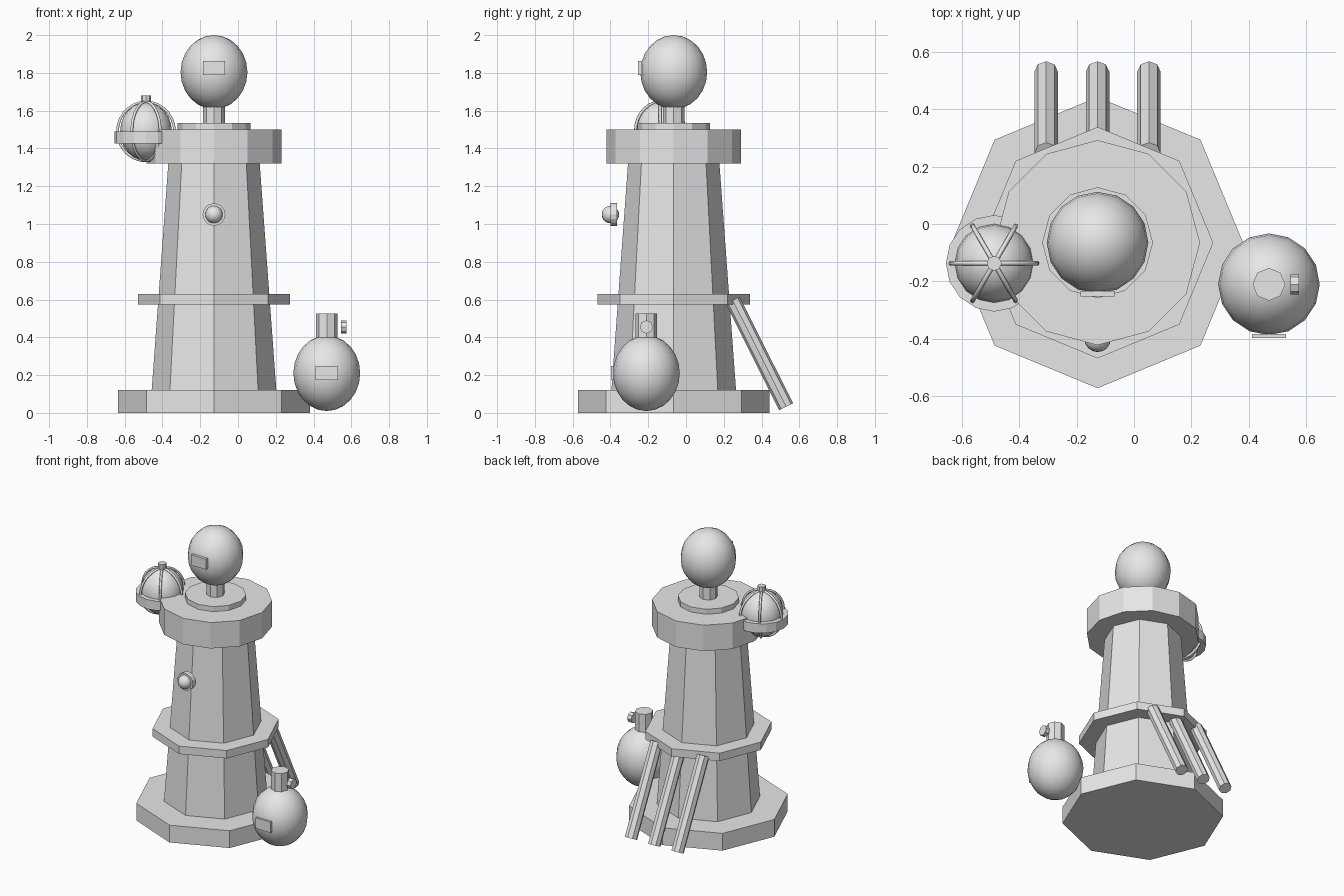
import bpy, math
from mathutils import Vector

cube = bpy.data.objects.get("Cube")
if cube:
    bpy.data.objects.remove(cube, do_unlink=True)

stone = bpy.data.materials.new("light_grey")
stone.use_nodes = True
stone.diffuse_color = (0.8, 0.8, 0.8, 1)
stone.node_tree.nodes["Principled BSDF"].inputs["Base Color"].default_value = (0.8, 0.8, 0.8, 1)


def finish(name):
    obj = bpy.context.object
    obj.name = name
    obj.data.materials.clear()
    obj.data.materials.append(stone)
    return obj


def prism(name, sides, start, end, r1, r2=None):
    """Straight or tapered prism between two points."""
    a, b = Vector(start), Vector(end)
    axis = b - a
    bpy.ops.mesh.primitive_cone_add(
        vertices=sides, radius1=r1, radius2=r1 if r2 is None else r2,
        depth=axis.length, location=(a + b) / 2,
        rotation=axis.to_track_quat('Z', 'Y').to_euler())
    return finish(name)


def ball(name, centre, radius, height_radius, segments=16, rings=12):
    bpy.ops.mesh.primitive_uv_sphere_add(segments=segments, ring_count=rings, radius=1, location=centre)
    obj = finish(name)
    obj.scale = (radius, radius, height_radius)
    bpy.ops.object.transform_apply(location=False, rotation=False, scale=True)
    bpy.ops.object.shade_smooth()
    return obj


def plate(name, centre, size):
    bpy.ops.mesh.primitive_cube_add(size=1, location=centre)
    obj = finish(name)
    obj.scale = size
    bpy.ops.object.transform_apply(location=False, rotation=False, scale=True)
    return obj


CX, CY = -0.127, -0.065


def tier(name, sides, z1, z2, r1, r2=None):
    return prism(name, sides, (CX, CY, z1), (CX, CY, z2), r1, r2)


# Tower
tier("base", 8, 0, 0.12, 0.507)
tier("tower_body", 8, 0.12, 1.32, 0.33, 0.242)
tier("middle_ledge", 8, 0.575, 0.63, 0.403)
tier("crown", 12, 1.32, 1.5, 0.357)
tier("top_disc", 12, 1.5, 1.535, 0.193)
tier("neck", 8, 1.535, 1.64, 0.057)
ball("top_globe", (CX, CY, 1.804), 0.177, 0.196)
plate("globe_plate", (CX, -0.243, 1.826), (0.118, 0.02, 0.072))

# Round button on the front
prism("button_disc", 16, (CX, -0.365, 1.05), (CX, -0.4, 1.05), 0.06)
ball("button_knob", (CX, -0.4, 1.05), 0.046, 0.046)

# Leaning poles at the back
for i in (-1, 0, 1):
    x = CX + i * 0.179
    prism("back_pole", 8, (x, 0.53, 0.033), (x, 0.247, 0.597), 0.041)

# Flask beside the base
FX, FY = 0.47, -0.21
ball("flask_body", (FX, FY, 0.21), 0.177, 0.2)
prism("flask_neck", 8, (FX, FY, 0.38), (FX, FY, 0.525), 0.057)
prism("flask_knob", 8, (0.545, FY, 0.455), (0.575, FY, 0.455), 0.035)
plate("flask_plate", (FX, -0.39, 0.212), (0.118, 0.014, 0.074))

# Caged lantern on the crown
LX, LY, LZ = -0.487, -0.137, 1.49
ball("lantern_globe", (LX, LY, LZ), 0.137, 0.155)
prism("lantern_ring", 16, (LX, LY, 1.425), (LX, LY, 1.49), 0.168)
prism("lantern_finial", 8, (LX, LY, 1.63), (LX, LY, 1.68), 0.026)
for i in range(6):
    turn = i * math.pi / 3
    curve = bpy.data.curves.new("lantern_rib", 'CURVE')
    curve.dimensions = '3D'
    curve.bevel_depth = 0.008
    curve.bevel_resolution = 1
    curve.use_fill_caps = True
    curve.materials.append(stone)
    path = curve.splines.new('POLY')
    steps = 14
    path.points.add(steps)
    for k, point in enumerate(path.points):
        t = math.pi * k / steps
        r = 0.151 * math.sin(t)
        point.co = (r * math.cos(turn), r * math.sin(turn), 0.156 * math.cos(t), 1)
    rib = bpy.data.objects.new("lantern_rib", curve)
    rib.location = (LX, LY, LZ)
    bpy.context.collection.objects.link(rib)
